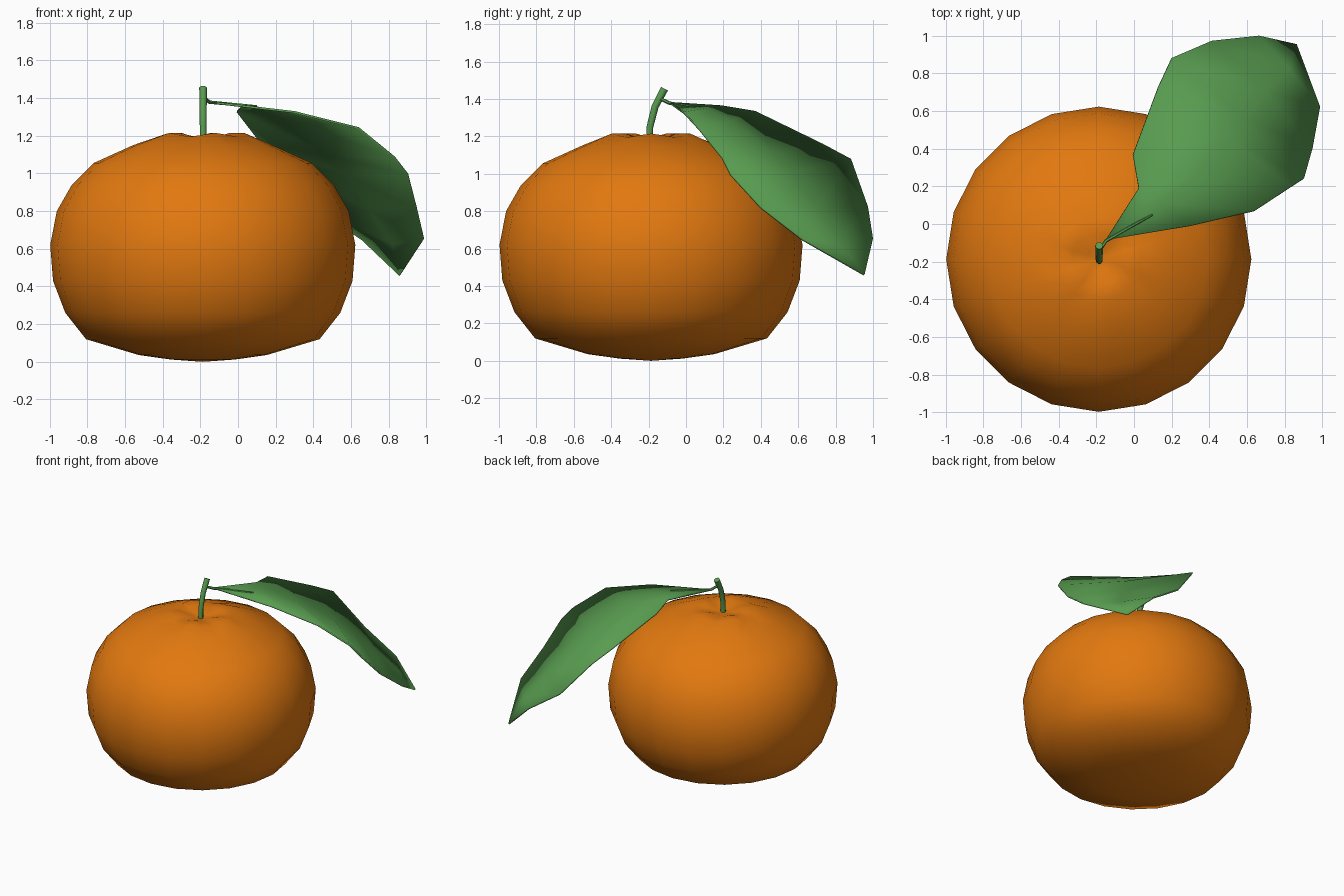
import bpy, bmesh, math
from mathutils import Vector

if "Cube" in bpy.data.objects:
    bpy.data.objects.remove(bpy.data.objects["Cube"])


def material(name, rgb):
    m = bpy.data.materials.new(name)
    m.diffuse_color = (*rgb, 1)
    m.use_nodes = True
    m.node_tree.nodes["Principled BSDF"].inputs["Base Color"].default_value = m.diffuse_color
    return m


ORANGE = material("orange peel", (0.76, 0.19, 0.005))
GREEN = material("leaf green", (0.098, 0.33, 0.08))


def finish(bm, name, mat, angle):
    bmesh.ops.recalc_face_normals(bm, faces=bm.faces)
    me = bpy.data.meshes.new(name)
    bm.to_mesh(me)
    bm.free()
    me.materials.append(mat)
    ob = bpy.data.objects.new(name, me)
    bpy.context.collection.objects.link(ob)
    bpy.ops.object.select_all(action='DESELECT')
    ob.select_set(True)
    bpy.context.view_layer.objects.active = ob
    bpy.ops.object.shade_smooth_by_angle(angle=math.radians(angle))
    return ob


def skin(bm, rings):
    """Bridge rings of equal size with quads, closed around."""
    for a, b in zip(rings, rings[1:]):
        n = len(a)
        for i in range(n):
            bm.faces.new((a[i], a[(i + 1) % n], b[(i + 1) % n], b[i]))


def tube(name, path, radii, sides=8):
    bm = bmesh.new()
    pts = [Vector(p) for p in path]
    rings = []
    for k, p in enumerate(pts):
        d = (pts[min(k + 1, len(pts) - 1)] - pts[max(k - 1, 0)]).normalized()
        q = d.to_track_quat('Z', 'Y')
        rings.append([bm.verts.new(p + q @ Vector((radii[k] * math.cos(t), radii[k] * math.sin(t), 0)))
                      for t in (2 * math.pi * i / sides for i in range(sides))])
    skin(bm, rings)
    bm.faces.new(rings[0])
    bm.faces.new(rings[-1])
    return finish(bm, name, GREEN, 50)


# Fruit: 20-sided lathe with soft creases around the dimple
C = -0.187
profile = [(0.17, 0.012), (0.34, 0.036), (0.62, 0.12), (0.73, 0.26), (0.795, 0.43), (0.81, 0.62),
           (0.775, 0.80), (0.695, 0.94), (0.58, 1.055), (0.37, 1.15), (0.22, 1.205), (0.14, 1.205), (0.06, 1.185)]
bm = bmesh.new()
rings = []
for k, (r, z) in enumerate(profile):
    ring = []
    for i in range(20):
        t = 2 * math.pi * i / 20
        crease = 0.01 * math.cos(5 * t) if k in (10, 11) else 0
        ring.append(bm.verts.new((C + r * math.cos(t), C + r * math.sin(t), z + crease)))
    rings.append(ring)
skin(bm, rings)
for ring, z in ((rings[0], 0.0), (rings[-1], 1.175)):
    c = bm.verts.new((C, C, z))
    for i in range(20):
        bm.faces.new((ring[i], ring[(i + 1) % 20], c))
finish(bm, "fruit", ORANGE, 60)

# Stem and the thin leaf stalk
tube("stem", [(-0.185, -0.195, 1.16), (-0.185, -0.193, 1.25), (-0.185, -0.165, 1.36), (-0.185, -0.115, 1.455)],
     [0.018, 0.018, 0.019, 0.021])
tube("leaf_stalk", [(-0.185, -0.145, 1.405), (-0.15, -0.09, 1.378), (-0.02, -0.015, 1.366), (0.10, 0.05, 1.358)],
     [0.009, 0.010, 0.009, 0.005], 6)

# Leaf: rows of left edge, midrib, right edge from base to tip
rows = [((0.025, 0.19, 1.36), (0.13, 0.11, 1.345), (0.30, -0.01, 1.325)),
        ((-0.005, 0.37, 1.33), (0.31, 0.24, 1.28), (0.64, 0.07, 1.24)),
        ((0.13, 0.73, 1.155), (0.50, 0.46, 1.10), (0.83, 0.195, 1.085)),
        ((0.20, 0.88, 1.075), (0.58, 0.56, 1.00), (0.90, 0.24, 0.995)),
        ((0.41, 0.97, 0.82), (0.70, 0.70, 0.81), (0.945, 0.40, 0.82)),
        ((0.66, 0.997, 0.65), (0.82, 0.82, 0.63), (0.985, 0.62, 0.65))]
bm = bmesh.new()
grid = [[bm.verts.new(p) for p in row] for row in rows]
base = bm.verts.new((-0.15, -0.085, 1.378))
tip = bm.verts.new((0.86, 0.952, 0.46))
for j in range(2):
    bm.faces.new((base, grid[0][j + 1], grid[0][j]))
    for a, b in zip(grid, grid[1:]):
        bm.faces.new((a[j], a[j + 1], b[j + 1], b[j]))
    bm.faces.new((grid[-1][j], grid[-1][j + 1], tip))
leaf = finish(bm, "leaf", GREEN, 60)
mod = leaf.modifiers.new("thickness", 'SOLIDIFY')
mod.thickness = 0.012
mod.offset = 0
